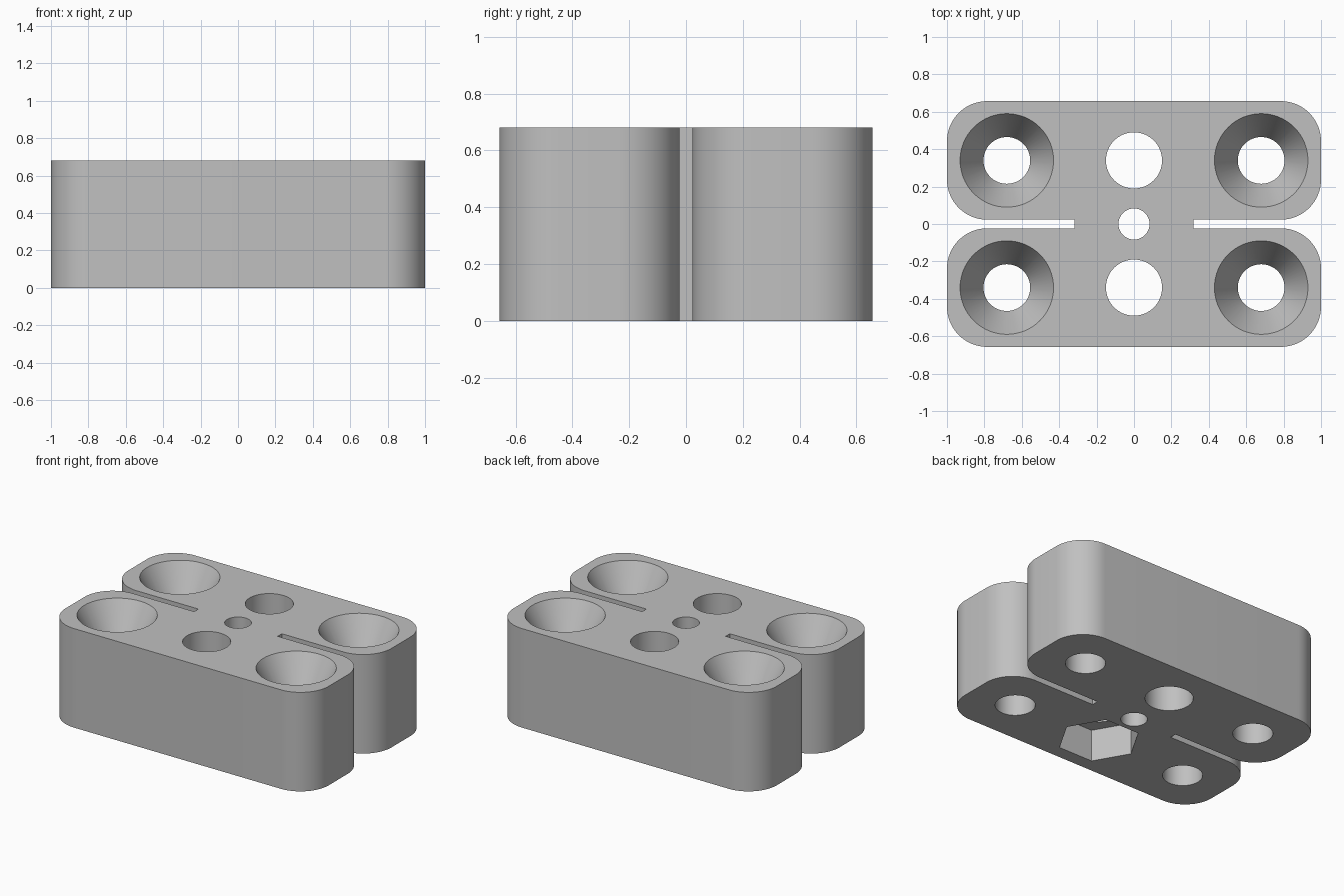
import bpy, bmesh
from math import cos, sin, pi, radians

if "Cube" in bpy.data.objects:
    bpy.data.objects.remove(bpy.data.objects["Cube"], do_unlink=True)

HEIGHT = 0.68
LENGTH, WIDTH = 1.0, 0.657        # half sizes of the block
SLOT_END, SLOT_HALF = 0.317, 0.023
CORNER = 0.215
HOLE_X, HOLE_Y = 0.68, 0.34
OVER = 0.05                       # how far cutters reach past the block

gray = bpy.data.materials.new("plain_gray")
gray.use_nodes = True
color = (0.53, 0.53, 0.53, 1)
gray.diffuse_color = color
gray.node_tree.nodes["Principled BSDF"].inputs["Base Color"].default_value = color


def make_object(name, bm):
    bmesh.ops.recalc_face_normals(bm, faces=bm.faces)
    mesh = bpy.data.meshes.new(name)
    bm.to_mesh(mesh)
    bm.free()
    mesh.materials.append(gray)
    obj = bpy.data.objects.new(name, mesh)
    bpy.context.collection.objects.link(obj)
    return obj


def turned(name, x, y, profile, sides=64):
    """Closed solid of stacked rings from (radius, z) pairs."""
    bm = bmesh.new()
    rings = [[bm.verts.new((x + r * cos(2 * pi * i / sides),
                            y + r * sin(2 * pi * i / sides), z))
              for i in range(sides)] for r, z in profile]
    for low, high in zip(rings, rings[1:]):
        for i in range(sides):
            j = (i + 1) % sides
            bm.faces.new((low[i], low[j], high[j], high[i]))
    bm.faces.new(rings[0])
    bm.faces.new(rings[-1])
    return make_object(name, bm)


def arc(cx, cy, start, steps=16):
    return [(cx + CORNER * cos(start + pi / 2 * i / steps),
             cy + CORNER * sin(start + pi / 2 * i / steps))
            for i in range(steps + 1)]


# Block outline: one quarter, mirrored around both axes
quarter = [(SLOT_END, SLOT_HALF)]
quarter += arc(LENGTH - CORNER, SLOT_HALF + CORNER, -pi / 2)
quarter += arc(LENGTH - CORNER, WIDTH - CORNER, 0)
half = quarter + [(-x, y) for x, y in reversed(quarter)]
outline = half + [(x, -y) for x, y in reversed(half)]

bm = bmesh.new()
base = bm.faces.new([bm.verts.new((x, y, 0)) for x, y in outline])
lifted = bmesh.ops.extrude_face_region(bm, geom=[base], use_keep_orig=True)
bmesh.ops.translate(bm, vec=(0, 0, HEIGHT),
                    verts=[v for v in lifted["geom"] if isinstance(v, bmesh.types.BMVert)])
block = make_object("mounting_block", bm)

# Countersunk corner holes
top = HEIGHT + OVER
SINK, BORE, RIM = 0.23, 0.125, 0.25
flare = RIM + (RIM - BORE) / SINK * OVER
cutters = [turned("countersunk_hole_cutter", sx * HOLE_X, sy * HOLE_Y,
                  [(BORE, -OVER), (BORE, HEIGHT - SINK), (flare, top)])
           for sx in (-1, 1) for sy in (-1, 1)]

# Straight centre holes and the hexagonal nut pocket underneath
for y, r in ((HOLE_Y, 0.15), (0, 0.083), (-HOLE_Y, 0.15)):
    cutters.append(turned("centre_hole_cutter", 0, y, [(r, -OVER), (r, top)]))
cutters.append(turned("nut_pocket_cutter", 0, -HOLE_Y, [(0.26, -OVER), (0.26, 0.22)], 6))

bpy.context.view_layer.objects.active = block
for cutter in cutters:
    cutter.hide_render = True
    mod = block.modifiers.new("cut", "BOOLEAN")
    mod.operation = "DIFFERENCE"
    mod.solver = "EXACT"
    mod.object = cutter
    bpy.ops.object.modifier_apply(modifier=mod.name)
    bpy.data.objects.remove(cutter, do_unlink=True)

# Smooth round walls, crisp rims
bpy.ops.object.select_all(action="DESELECT")
block.select_set(True)
bpy.ops.object.shade_smooth_by_angle(angle=radians(20))
